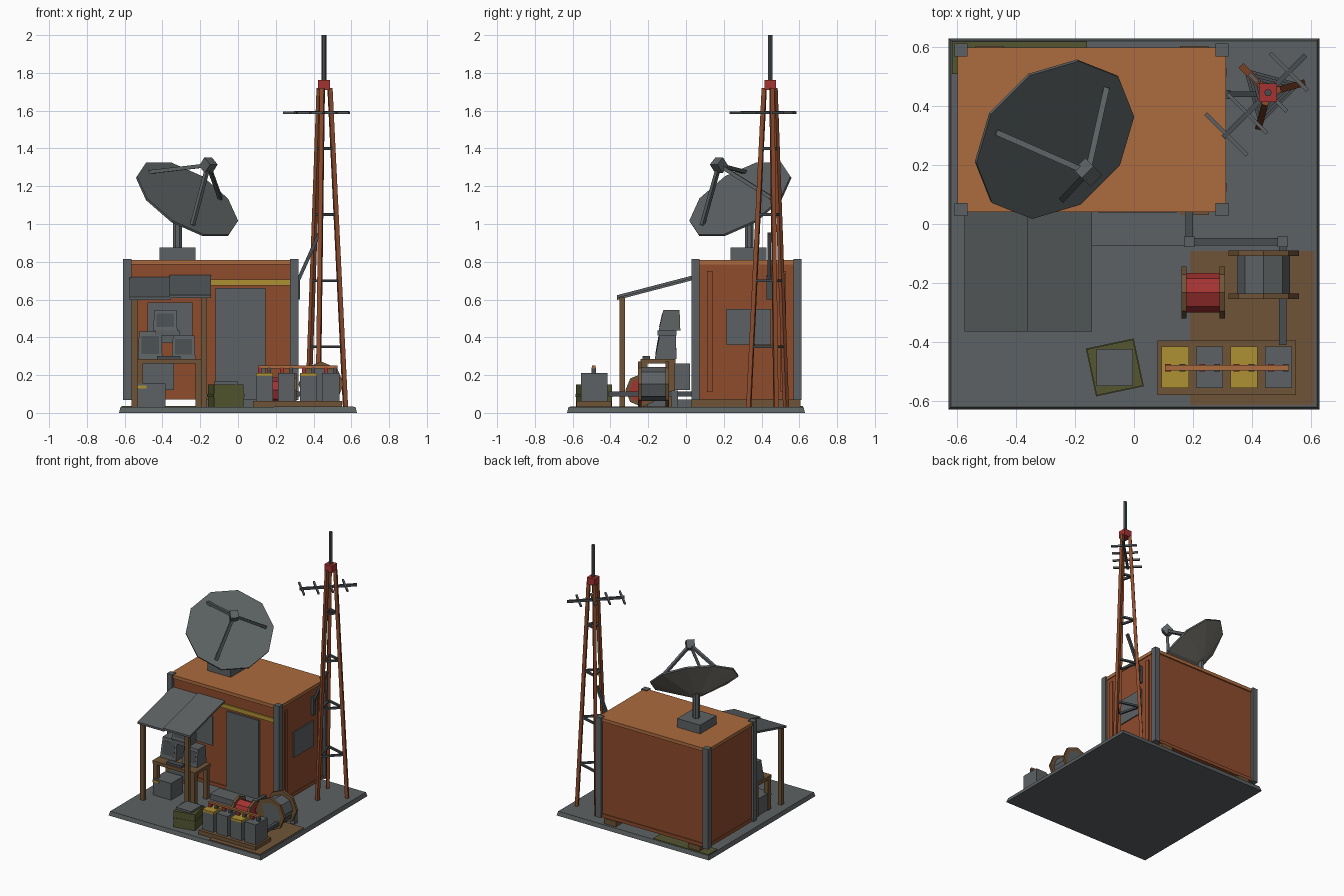
import bpy, bmesh, math
from mathutils import Vector, Matrix

if "Cube" in bpy.data.objects:
    bpy.data.objects.remove(bpy.data.objects["Cube"])


def material(name, r, g, b):
    lin = [((c / 255 + 0.055) / 1.055) ** 2.4 for c in (r, g, b)]
    m = bpy.data.materials.new(name)
    m.diffuse_color = (*lin, 1)
    m.use_nodes = True
    m.node_tree.nodes["Principled BSDF"].inputs["Base Color"].default_value = m.diffuse_color
    return m


GREY = material("steel grey", 92, 97, 99)
DARK = material("dark steel", 72, 77, 80)
RUST = material("rust wall", 142, 76, 45)
ORANGE = material("faded orange", 172, 107, 62)
BROWN = material("weathered wood", 112, 84, 55)
OLIVE = material("olive", 84, 86, 48)
YELLOW = material("yellow", 174, 144, 50)
RED = material("red", 165, 50, 50)
PALE = material("warm grey", 122, 118, 110)


def add(name, bm, mat, mtx=None):
    if mtx:
        bmesh.ops.transform(bm, matrix=mtx, verts=bm.verts)
    bmesh.ops.recalc_face_normals(bm, faces=bm.faces)
    me = bpy.data.meshes.new(name)
    bm.to_mesh(me)
    bm.free()
    me.materials.append(mat)
    ob = bpy.data.objects.new(name, me)
    bpy.context.collection.objects.link(ob)
    return ob


def box(name, mat, x, y, z, rot=0, top=None):
    """Box from ranges; rot turns it about z, top = (x0, x1, y0, y1) insets of the upper face."""
    c = Vector((sum(x) / 2, sum(y) / 2, sum(z) / 2))
    bm = bmesh.new()
    bmesh.ops.create_cube(bm, size=1)
    for v in bm.verts:
        up = v.co.z > 0
        v.co = Vector((v.co.x * (x[1] - x[0]), v.co.y * (y[1] - y[0]), v.co.z * (z[1] - z[0])))
        if up and top:
            v.co.x += top[0] if v.co.x < 0 else -top[1]
            v.co.y += top[2] if v.co.y < 0 else -top[3]
    return add(name, bm, mat, Matrix.Translation(c) @ Matrix.Rotation(math.radians(rot), 4, 'Z'))


def rod(name, mat, a, b, r, sides=4, r2=None, turn=None):
    """Prism or cone between two points."""
    a, b = Vector(a), Vector(b)
    bm = bmesh.new()
    bmesh.ops.create_cone(bm, cap_ends=True, segments=sides, radius1=r, radius2=r if r2 is None else r2,
                          depth=(b - a).length)
    turn = math.pi / sides if turn is None else turn
    q = (b - a).to_track_quat('Z', 'Y').to_matrix().to_4x4()
    return add(name, bm, mat, Matrix.Translation((a + b) / 2) @ q @ Matrix.Rotation(turn, 4, 'Z'))


# ground slab and stained patches
box("ground_slab", GREY, (-.63, .63), (-.63, .63), (0, .03), top=(.008,) * 4)
box("timber_mat", BROWN, (.19, .612), (-.615, -.092), (.03, .035))
box("moss_mat", OLIVE, (-.618, -.16), (.51, .62), (.03, .036))

# shelter: skids, walls, roof, corner posts
for x in (-.49, .205):
    box("skid", BROWN, (x - .048, x + .048), (.03, .605), (.03, .07))
box("shelter_walls", RUST, (-.592, .305), (.05, .59), (.07, .79))
box("roof", ORANGE, (-.6, .312), (.04, .6), (.785, .81))
box("floor_frame", RUST, (-.598, .311), (.043, .598), (.07, .095))
for x in (-.587, .298):
    for y in (.05, .59):
        box("corner_post", GREY, (x - .022, x + .022), (y - .022, y + .022), (.068, .816))
for y in (.125, .515):
    box("wall_rib", RUST, (.3, .314), (y - .014, y + .014), (.11, .75))
box("side_window", GREY, (.3, .313), (.215, .45), (.36, .55))
box("door", GREY, (-.12, .145), (.038, .06), (.07, .66))
box("yellow_stripe", YELLOW, (-.565, .277), (.042, .055), (.675, .706))
box("front_window", GREY, (-.48, -.24), (.04, .055), (.37, .585))
box("door_step", GREY, (-.18, .2), (-.075, .04), (.03, .07))

# awning: two overlapping sheets on posts
for x0, x1, dz in ((-.575, -.355, 0), (-.362, -.143, .01)):
    bm = bmesh.new()
    prof = [(.045, .705), (.045, .72), (-.365, .613), (-.365, .598)]
    f = bm.faces.new([bm.verts.new((x0, y, z + dz)) for y, z in prof])
    ext = bmesh.ops.extrude_face_region(bm, geom=[f])
    bmesh.ops.translate(bm, vec=(x1 - x0, 0, 0), verts=[v for v in ext['geom'] if isinstance(v, bmesh.types.BMVert)])
    add("awning_sheet", bm, GREY)
for x in (-.548, -.18):
    box("awning_post", BROWN, (x - .015, x + .015), (-.352, -.323), (.03, .61))

# workbench with equipment
box("bench_top", BROWN, (-.54, -.19), (-.24, -.055), (.262, .286))
for x in (-.52, -.21):
    for y in (-.22, -.075):
        box("bench_leg", BROWN, (x - .016, x + .016), (y - .016, y + .016), (.03, .262))
for x, y, z, w, h in ((-.465, -.165, .286, .13, .145), (-.288, -.165, .286, .125, .125), (-.385, -.145, .435, .128, .11)):
    box("monitor", GREY, (x - w / 2, x + w / 2), (y, y + .115), (z, z + h), top=(.006, .006, .025, .004))
    s = box("monitor_screen", DARK, (x - w * .36, x + w * .36), (y + .002, y + .01), (z + h * .18, z + h * .84),
            top=(0, 0, 0, 0))
    for v in s.data.vertices:  # lean the screen with the sloped front
        v.co.y += .025 * (v.co.z - z) / h - .004
box("equipment_shelf", GREY, (-.44, -.31), (-.15, -.05), (.41, .437))
box("keyboard", DARK, (-.43, -.305), (-.23, -.19), (.286, .302))
box("generator", GREY, (-.53, -.385), (-.24, -.1), (.03, .155))
box("generator_label", YELLOW, (-.535, -.485), (-.246, -.236), (.13, .145))
box("cabinet", GREY, (-.515, -.34), (-.09, .02), (.12, .262))

# dish mount, dish and feed
C = Vector((-.267, .285, 1.135))
N = Vector((.468, -.468, .75)).normalized()
U = Vector((1, 1, 0)).normalized()
V = N.cross(U)
box("dish_base", GREY, (-.415, -.225), (.235, .425), (.81, .875))
rod("dish_post", GREY, (-.32, .335, .87), (-.32, .335, 1.06), .025, 8)
rod("dish_back", PALE, C - N * .12, C - N * .012, .06, 10, r2=.3)
rod("dish_face", GREY, C - N * .012, C, .303, 10)
feed = C + N * .235
rod("feed_box", GREY, feed - N * .03, feed + N * .03, .04)
for k in range(3):
    a = k * math.tau / 3
    rod("feed_strut", GREY, C + (U * math.cos(a) + V * math.sin(a)) * .245, feed, .014)

# lattice tower
T = Vector((.455, .446, 0))


def leg_point(k, z):
    a = math.radians(15 + 120 * k)
    r = .118 + (.033 - .118) * (z - .03) / 1.69
    return T + Vector((r * math.cos(a), r * math.sin(a), z))


for k in range(3):
    rod("tower_leg", RUST, leg_point(k, .03), leg_point(k, 1.72), .016)
    for z in (.35, .7, 1.05, 1.4):
        rod("tower_brace", DARK, leg_point(k, z), leg_point(k + 1, z), .01)
box("tower_cap", RED, (.424, .486), (.415, .477), (1.71, 1.762))
rod("mast", DARK, T + Vector((0, 0, 1.76)), T + Vector((0, 0, 2)), .013, 6)
B, E = Vector((.707, .707, 0)), Vector((.707, -.707, 0))
H = T + Vector((0, 0, 1.59))
rod("antenna_boom", DARK, H - B * .215, H + B * .18, .012)
for t, l in ((-.2, .2), (-.1, .19), (0, .18), (.1, .18)):
    rod("antenna_element", GREY, H + B * t - E * l / 2, H + B * t + E * l / 2, .009)
box("tower_bracket", DARK, (.305, .328), (.425, .455), (.6, .73))
rod("tower_stay", DARK, (.318, .44, .7), (.43, .44, .95), .013)

# conduit from shelter to batteries
path = [(.188, .05, .1), (.188, -.06, .1), (.505, -.06, .1), (.505, -.41, .1)]
for a, b in zip(path, path[1:]):
    rod("conduit", DARK, a, b, .018)
for x, y, z in path[1:3]:
    box("conduit_joint", GREY, (x - .018, x + .018), (y - .018, y + .018), (.03, z + .018))


# cable reels
def reel(center, axis, half, flange_r, drum_r, drum_mat):
    c, ax = Vector(center), Vector(axis)
    rod("reel_drum", drum_mat, c - ax * half, c + ax * half, drum_r, 8, turn=0)
    for s in (-1, 1):
        rod("reel_flange", BROWN, c + ax * s * (half - .018), c + ax * s * half, flange_r, 8, turn=0)


reel((.44, -.172, .152), (0, 1, 0), .082, .12, .09, GREY)
reel((.235, -.233, .12), (1, 0, 0), .074, .088, .067, RED)

# battery bank
box("battery_tray", BROWN, (.08, .55), (-.58, -.395), (.03, .062))
for i in range(4):
    x = .14 + i * .1167
    box("battery", GREY, (x - .046, x + .046), (-.556, -.416), (.06, .195))
    box("battery_lid", GREY if i % 2 else YELLOW, (x - .046, x + .046), (-.556, -.416), (.195, .212))
    for dx, m in ((-.025, RED), (.025, DARK)):
        box("terminal", m, (x + dx - .01, x + dx + .01), (-.5, -.476), (.21, .24))
box("bus_bar", ORANGE, (.105, .527), (-.498, -.478), (.236, .25))

# supply crate
box("crate", OLIVE, (-.145, .015), (-.567, -.407), (.03, .15), rot=12)
box("crate_band", OLIVE, (-.148, .018), (-.57, -.404), (.085, .1), rot=12)
box("crate_lid", GREY, (-.128, -.003), (-.55, -.424), (.148, .165))
